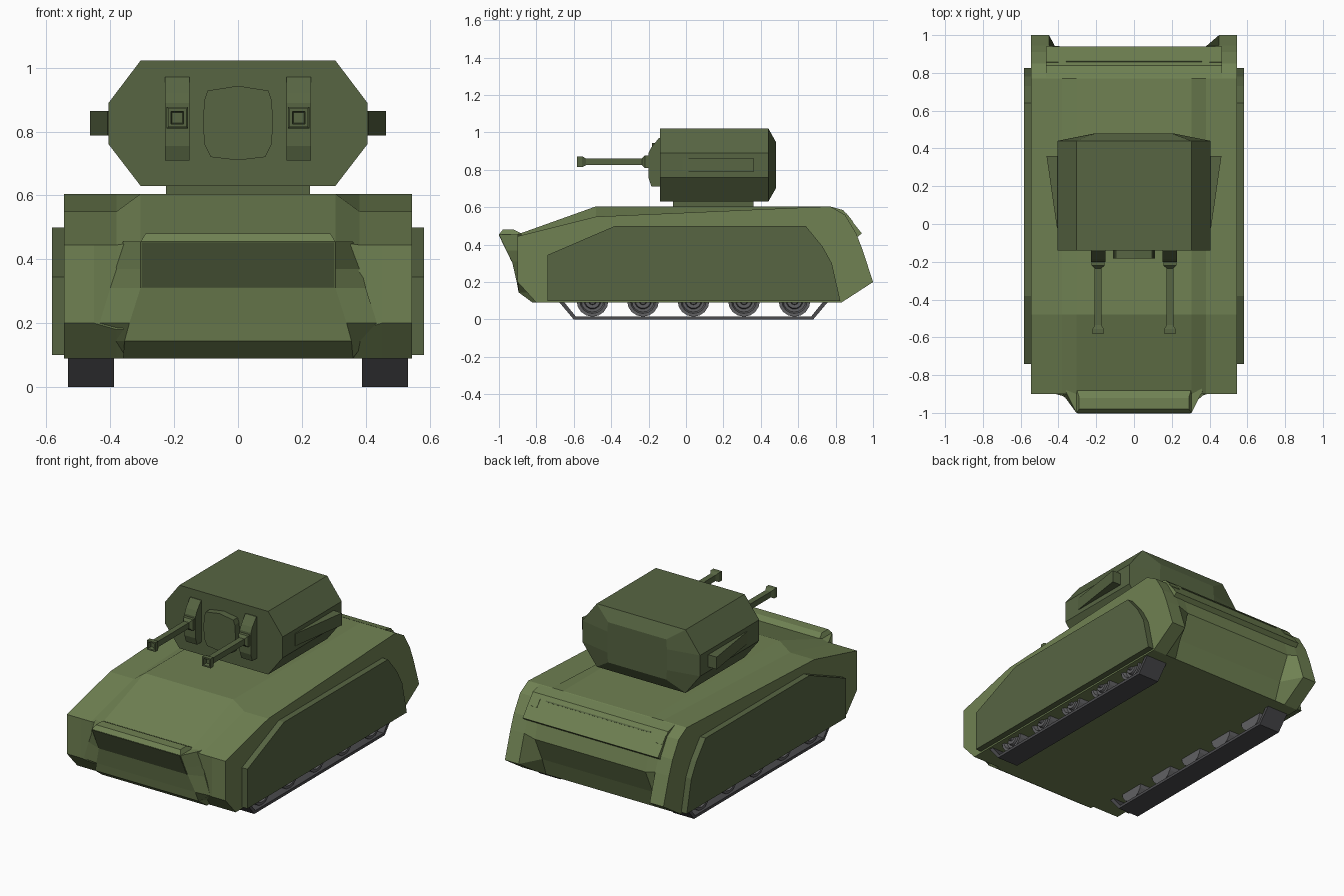
import bpy, bmesh, math

if "Cube" in bpy.data.objects:
    bpy.data.objects.remove(bpy.data.objects["Cube"])


def mat(name, c):
    m = bpy.data.materials.new(name)
    m.diffuse_color = (*c, 1)
    m.use_nodes = True
    m.node_tree.nodes["Principled BSDF"].inputs["Base Color"].default_value = m.diffuse_color
    return m


GREEN = mat("hull_green", (0.16, 0.22, 0.085))
DARK = mat("dark_green", (0.095, 0.13, 0.055))
GREY = mat("track_grey", (0.07, 0.07, 0.075))
STEEL = mat("wheel_grey", (0.12, 0.12, 0.125))


def loft(name, rings, m, mirror=False, closed=False):
    """Skin a list of equal-length point rings; cap the ends unless closed."""
    bm = bmesh.new()
    vs = [[bm.verts.new(p) for p in r] for r in rings]
    n = len(rings[0])
    pairs = list(zip(vs, vs[1:])) + ([(vs[-1], vs[0])] if closed else [])
    for a, b in pairs:
        for i in range(n):
            j = (i + 1) % n
            bm.faces.new((a[i], a[j], b[j], b[i]))
    if not closed:
        bm.faces.new(vs[0])
        bm.faces.new(vs[-1])
    bmesh.ops.recalc_face_normals(bm, faces=bm.faces)
    me = bpy.data.meshes.new(name)
    bm.to_mesh(me)
    bm.free()
    me.materials.append(m)
    ob = bpy.data.objects.new(name, me)
    bpy.context.collection.objects.link(ob)
    if mirror:
        ob.modifiers.new("mirror", 'MIRROR').use_mirror_merge = False
    return ob


def prism(name, prof, x0, x1, m, mirror=False):
    """Extrude a (y, z) profile between two x positions."""
    return loft(name, [[(x, y, z) for y, z in prof] for x in (x0, x1)], m, mirror)


def box(name, x, y, z, m, mirror=False):
    prof = [(y[0], z[0]), (y[1], z[0]), (y[1], z[1]), (y[0], z[1])]
    return prism(name, prof, x[0], x[1], m, mirror)


# Hull: side profiles lofted across the width, recessed at the rear middle
rear_top = [(.77, .605), (.85, .56), (.91, .46)]
side = [(-.9, .445), (-.48, .55)] + rear_top + [(.945, .37), (1, .2), (.83, .09), (-.8, .09), (-.9, .2)]
inner = [(-.9, .445), (-.48, .55)] + rear_top + [(.94, .35), (.87, .2), (.83, .09), (-.8, .09), (-.88, .18)]
mid = [(-.9, .455), (-.48, .605)] + inner[2:]
slices = [(-.545, side), (-.45, side), (-.38, inner), (-.305, mid),
          (.305, mid), (.38, inner), (.45, side), (.545, side)]
loft("hull", [[(x, y, z) for y, z in p] for x, p in slices], GREEN)

# Nose: undercut block in front, wider where it meets the hull
levels = [(.09, .36, -.82, .36, -.78), (.145, .355, -.895, .40, -.82), (.2, .34, -.905, .435, -.895),
          (.31, .305, -.93, .40, -.895), (.37, .305, -.96, .385, -.89), (.455, .305, -1, .36, -.89)]
loft("nose", [[(-f, yf, z), (f, yf, z), (b, yb, z), (b, -.75, z), (-b, -.75, z), (-b, yb, z)]
              for z, f, yf, b, yb in levels], GREEN)
loft("nose_lip", [[(-w, y0, z), (w, y0, z), (w, y1, z), (-w, y1, z)]
                  for z, w, y0, y1 in [(.455, .305, -1, -.87), (.48, .29, -.98, -.92)]], GREEN)
loft("nose_recess_panel", [[(-.3, -1 + o, .453), (.3, -1 + o, .453), (.3, -.931 + o, .311), (-.3, -.931 + o, .311)]
                           for o in (-.002, .02)], DARK)

# Rear sloping plate with a thin slot and corner lamps
plate = [(.775, .603), (.84, .585), (.94, .46), (.915, .44), (.82, .54)]
prism("rear_plate", plate, -.465, .465, GREEN)


def on_plate(t, d):
    return (.84 + .1 * t + .78 * d, .585 - .125 * t + .62 * d)


def plate_part(name, t0, t1, x0, x1, m, mirror=False):
    prism(name, [on_plate(t0, -.005), on_plate(t1, -.005), on_plate(t1, .003), on_plate(t0, .003)],
          x0, x1, m, mirror)


plate_part("rear_slot", .17, .22, -.36, .36, DARK)
plate_part("rear_lamp", .15, .5, .40, .463, GREEN, True)

# Side skirts
skirt = [(-.74, .1), (-.74, .345), (-.38, .5), (.64, .5), (.73, .39), (.78, .3), (.825, .1)]
prism("side_skirt", skirt, .54, .583, DARK, True)

# Tracks: a thin closed band
outer = [(-.76, .19), (-.6, .0), (.68, .0), (.84, .19)]
inside = [(-.73, .19), (-.59, .017), (.67, .017), (.81, .19)]
prism("track", outer + inside[::-1], .388, .532, GREY, True)


# Road wheels: turned profile of (x, radius) steps
def wheel(name, y):
    steps = [(.40, .03), (.40, .085), (.515, .085), (.515, .068), (.495, .06),
             (.495, .045), (.51, .04), (.51, .022), (.522, .018)]
    n = 16
    rings = [[(x, y + r * math.cos(2 * math.pi * i / n), .1 + r * math.sin(2 * math.pi * i / n))
              for i in range(n)] for x, r in steps]
    loft(name, rings, STEEL, True)


for k in range(5):
    wheel(f"road_wheel_{k + 1}", -.5 + .27 * k)

# Turret: faceted body with a tapered back, on a low ring
box("turret_ring", (-.225, .225), (-.07, .36), (.59, .64), DARK)


def octagon(y, wt, wm, zt, zu, zl, zb):
    h = [(wt, zt), (wm, zu), (wm, zl), (wt, zb)]
    return [(x, y, z) for x, z in h] + [(-x, y, z) for x, z in reversed(h)]


front = (.305, .405, 1.022, .89, .76, .63)
loft("turret", [octagon(-.14, *front), octagon(.44, *front),
                octagon(.48, .2, .205, .95, .89, .76, .70)], DARK)

# Wedge pods on the turret sides
loft("side_pod", [[(.39, -.02, z), (.408, -.02, z), (.463, .36, z), (.39, .36, z)]
                  for z in (.788, .864)], DARK, True)

# Central rounded mantlet
shield = [(.085, .72), (.105, .76), (.11, .83), (.105, .90), (.095, .928), (0, .943)]
ring = [(0, .71)] + shield + [(-x, z) for x, z in reversed(shield[:-1])]
loft("mantlet", [[(x, y, z) for x, z in ring] for y in (-.182, -.13)], DARK)

# Twin guns: mounts and square barrels with hollow muzzles
mount = [(-.13, .97), (-.145, .97), (-.185, .92), (-.2, .89), (-.2, .755), (-.185, .71), (-.13, .71)]
prism("gun_mount", mount, .152, .228, DARK, True)
steps = [(-.18, .034), (-.22, .034), (-.235, .018), (-.535, .018), (-.555, .029),
         (-.582, .029), (-.582, .02), (-.56, .016)]
loft("gun_barrel", [[(.19 + sx * h, y, .843 + sz * h) for sx, sz in ((-1, -1), (1, -1), (1, 1), (-1, 1))]
                    for y, h in steps], DARK, True)
